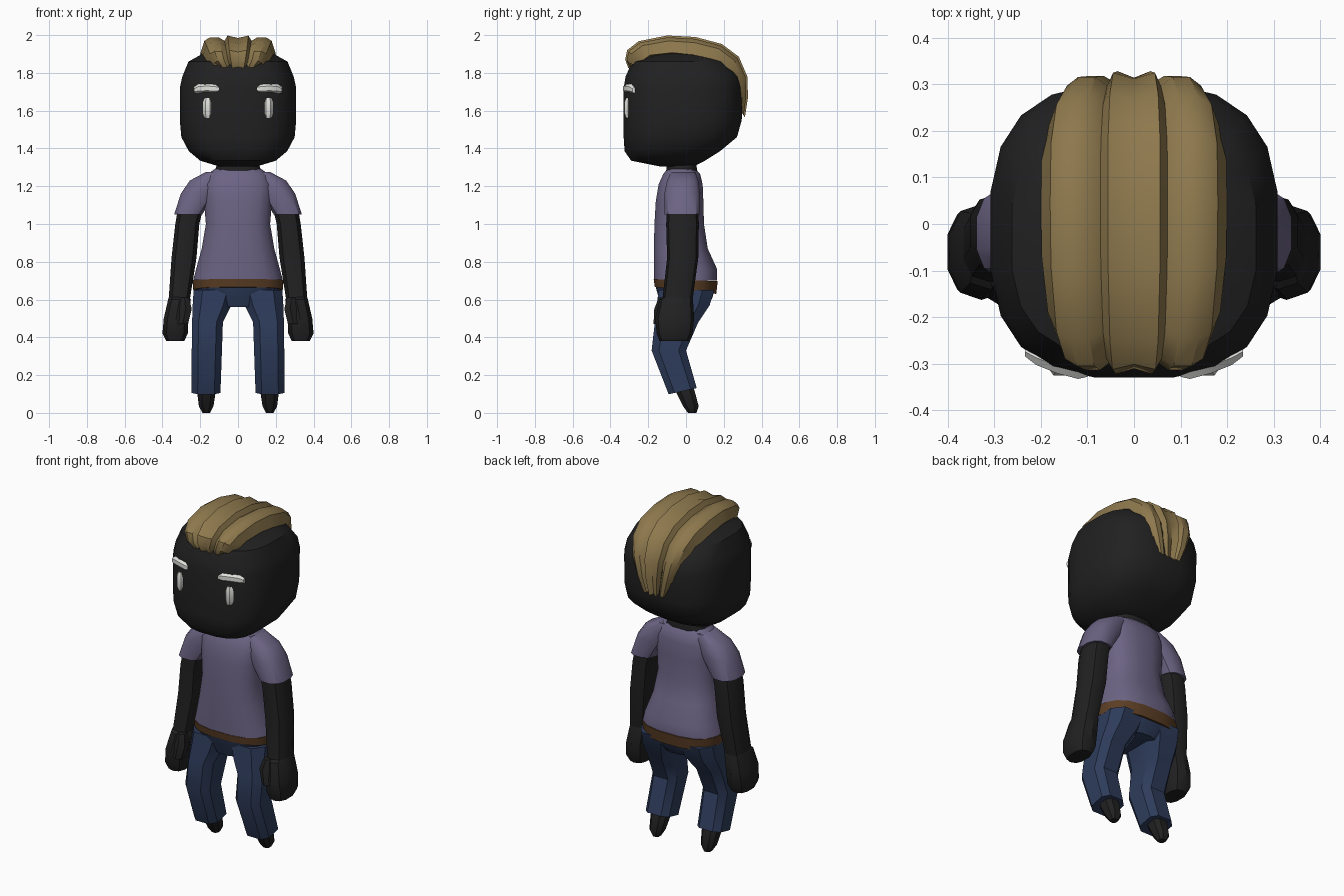
import bpy, bmesh, math
from mathutils import Vector

if "Cube" in bpy.data.objects:
    bpy.data.objects.remove(bpy.data.objects["Cube"])


def material(name, rgb):
    m = bpy.data.materials.new(name)
    m.diffuse_color = (*rgb, 1)
    m.use_nodes = True
    m.node_tree.nodes["Principled BSDF"].inputs["Base Color"].default_value = m.diffuse_color
    return m


DARK = material("charcoal", (0.015, 0.015, 0.015))
SHIRT = material("dusty_purple", (0.15, 0.127, 0.23))
PANTS = material("navy", (0.027, 0.045, 0.105))
BELT = material("brown", (0.105, 0.048, 0.018))
HAIR = material("blond", (0.27, 0.19, 0.075))
WHITE = material("off_white", (0.75, 0.75, 0.72))


def loft(name, rings, mat, mirror=False):
    """Skin a list of equal-length closed point rings and cap both ends."""
    bm = bmesh.new()
    vs = [[bm.verts.new(p) for p in r] for r in rings]
    n = len(vs[0])
    for a, b in zip(vs, vs[1:]):
        for i in range(n):
            j = (i + 1) % n
            bm.faces.new((a[i], a[j], b[j], b[i]))
    bm.faces.new(vs[0])
    bm.faces.new(vs[-1])
    bmesh.ops.recalc_face_normals(bm, faces=bm.faces)
    me = bpy.data.meshes.new(name)
    bm.to_mesh(me)
    bm.free()
    me.materials.append(mat)
    ob = bpy.data.objects.new(name, me)
    bpy.context.collection.objects.link(ob)
    if mirror:
        ob.modifiers.new("mirror", 'MIRROR').use_mirror_merge = False
    return ob


def ring(z, x0, x1, y0, y1, tilt=0, n=12, e=2.6):
    """Rounded-box ring filling the given extents, optionally tilted along y."""
    raw = []
    for i in range(n):
        a = 2 * math.pi * (i + 0.5) / n
        c, s = math.cos(a), math.sin(a)
        raw.append((math.copysign(abs(c) ** (2 / e), c), math.copysign(abs(s) ** (2 / e), s)))
    mx, my = max(p[0] for p in raw), max(p[1] for p in raw)
    pts = []
    for u, v in raw:
        dy = v / my * (y1 - y0) / 2
        pts.append(((x0 + x1) / 2 + u / mx * (x1 - x0) / 2, (y0 + y1) / 2 + dy, z + tilt * dy))
    return pts


def body(name, rows, mat, mirror=False, n=12, e=2.6):
    """Centred rows are (z, half width, y0, y1, tilt); mirrored rows give x0 and x1."""
    if not mirror:
        rows = [(r[0], -r[1], *r[1:]) for r in rows]
    return loft(name, [ring(*r, n=n, e=e) for r in rows], mat, mirror)


# Head and neck
body("head", [
    (1.305, .10, -.14, .04), (1.335, .20, -.29, .10), (1.385, .26, -.325, .18),
    (1.46, .30, -.33, .27), (1.55, .308, -.33, .295), (1.72, .308, -.33, .30),
    (1.78, .295, -.32, .29), (1.86, .262, -.285, .225), (1.90, .19, -.17, .13),
    (1.92, .08, -.06, .05)], DARK, n=20, e=2.8)
body("neck", [(1.22, .13, -.10, .05), (1.28, .125, -.105, .06), (1.34, .10, -.10, .05)], DARK)

# Shirt, with the sleeves as rounded shoulder caps
body("shirt", [
    (.70, .238, -.168, .165), (.76, .222, -.17, .165), (.87, .192, -.17, .115),
    (1.0, .17, -.167, .095), (1.12, .18, -.16, .092), (1.21, .185, -.145, .088),
    (1.265, .16, -.12, .075), (1.29, .125, -.10, .05)], SHIRT, n=16)
body("sleeve", [
    (1.275, .06, .17, -.08, .05), (1.23, .08, .255, -.10, .065),
    (1.16, .12, .303, -.115, .075), (1.05, .19, .338, -.115, .075)], SHIRT, True)

# Belt, lower at the back
body("belt", [(.648, .236, -.165, .16, -.11), (.703, .241, -.171, .168, -.03)], BELT, n=16)

# Trousers
body("trouser_seat", [
    (.56, .10, -.13, .11), (.61, .20, -.145, .14), (.665, .23, -.16, .155)], PANTS, n=16)
body("trouser_leg", [
    (.65, .01, .235, -.145, .15), (.57, .035, .24, -.155, .125), (.48, .08, .243, -.165, .065),
    (.33, .085, .245, -.182, 0), (.115, .093, .246, -.092, .057, .22)], PANTS, True, 8, 3.2)

# Feet point down and slightly back
body("foot", [
    (.15, .12, .215, -.065, .035), (.10, .12, .215, -.048, .05),
    (.035, .13, .207, -.015, .067), (0, .148, .188, .01, .055)], DARK, True, 8)

# Arms and hands
body("arm", [
    (1.10, .18, .315, -.10, .065), (1.0, .205, .332, -.105, .068), (.82, .22, .352, -.10, .065),
    (.60, .255, .367, -.125, .035)], DARK, True, 10)
body("hand", [
    (.63, .265, .36, -.10, .025), (.60, .25, .37, -.14, .037), (.50, .262, .393, -.163, .043),
    (.42, .266, .40, -.155, .035), (.38, .285, .38, -.14, .015)], DARK, True, 10)
body("thumb", [
    (.61, .26, .305, -.145, -.08), (.55, .245, .31, -.168, -.08),
    (.47, .265, .32, -.172, -.09)], DARK, True, 6)


# Brows and eyes: small bevelled bars
def bar(name, ends, hx, hy, hz):
    """Bar along the listed centres, with hexagonal slices and pinched ends."""
    out = []
    for k, c in enumerate(ends):
        s = .65 if k in (0, len(ends) - 1) else 1
        pts = []
        for i in range(6):
            a = math.pi * i / 3
            u, v = math.cos(a) * s, math.sin(a) * s
            pts.append(Vector(c) + Vector((hx * u, hy * v, hz * u)))
        out.append(pts)
    loft(name, out, WHITE, True)


bar("brow", [(.10, -.318, 1.714), (.12, -.317, 1.716), (.165, -.305, 1.718),
             (.21, -.287, 1.716), (.234, -.274, 1.708)], 0, .018, .024)
bar("eye", [(.16, -.306, 1.562), (.16, -.308, 1.585), (.16, -.308, 1.645),
            (.16, -.306, 1.668)], .025, .02, 0)

# Swept hair: ridged cross-section carried over the head from brow to nape
path = [(-.305, 1.825, .11), (-.322, 1.87, .14), (-.312, 1.92, .165), (-.25, 1.968, .185),
        (-.10, 1.998, .198), (.05, 1.99, .20), (.19, 1.953, .198), (.28, 1.885, .185),
        (.325, 1.78, .16), (.328, 1.67, .125), (.312, 1.565, .085)]
half = [(.28, 0), (.36, .03), (.52, .01), (.75, .01), (.9, .03), (1, .095), (.5, .11)]
section = [(0, .014)] + half + [(-t, d) for t, d in reversed(half)]
rings = []
for k, (y, z, w) in enumerate(path):
    inward = Vector((0, -y, 1.66 - z)).normalized()
    end = k in (0, len(path) - 1)
    thick = .7 if end else 1
    lift = .8 if end else 0
    rings.append([Vector((w * t, y, z + lift * d)) + inward * d * thick for t, d in section])
loft("hair", rings, HAIR)

# Soft surfaces with crisp edges
bpy.ops.object.select_all(action='SELECT')
bpy.context.view_layer.objects.active = bpy.data.objects["head"]
bpy.ops.object.shade_smooth_by_angle(angle=math.radians(35))
